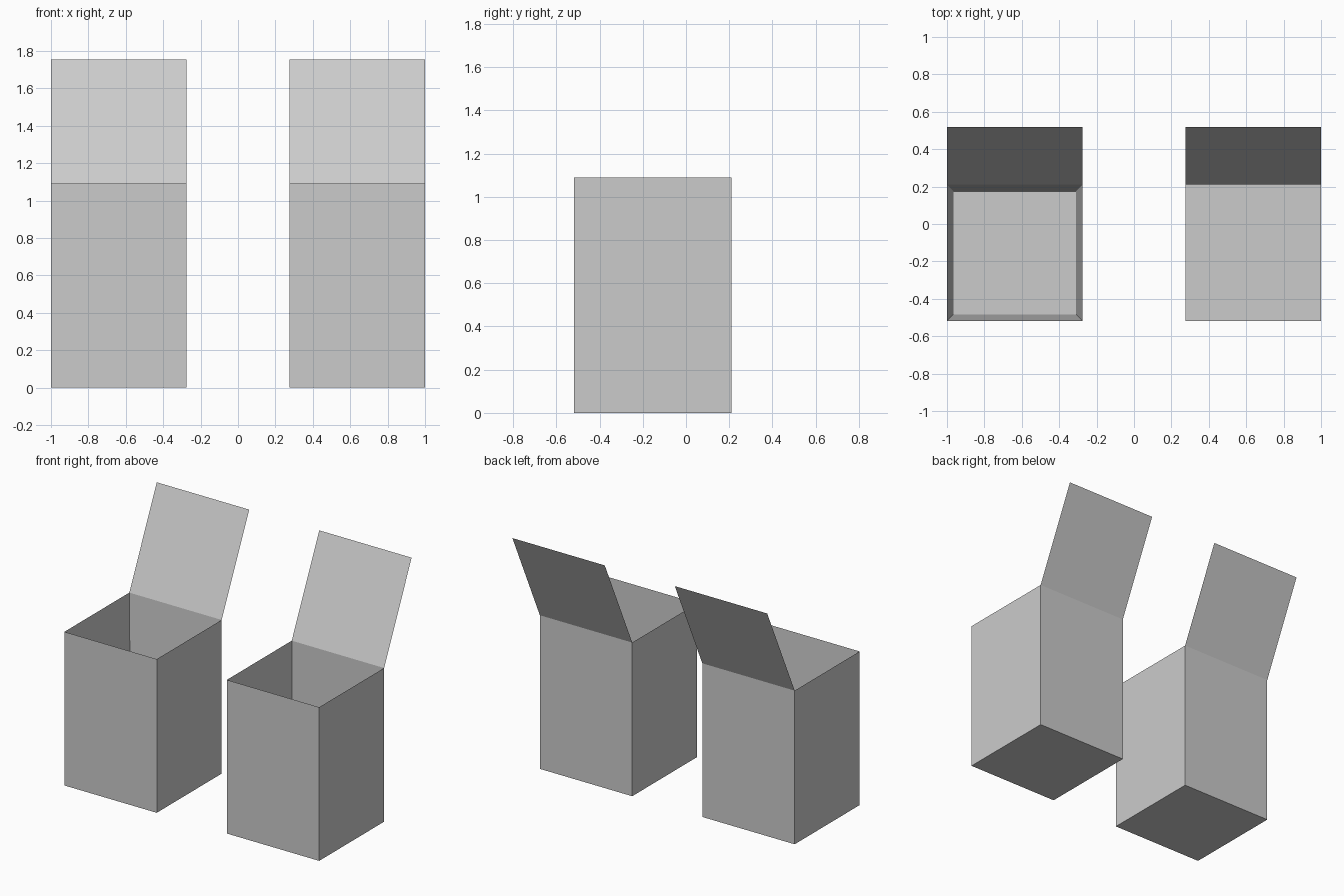
import bpy, bmesh

if "Cube" in bpy.data.objects:
    bpy.data.objects.remove(bpy.data.objects["Cube"])

Y0, Y1, H = -0.518, 0.21, 1.09      # box depth range and height
LID_Y, LID_Z = 0.518, 1.755         # free edge of the open lid


def ring(bm, x0, x1, y0, y1, z):
    return [bm.verts.new((x, y, z)) for x, y in
            ((x0, y0), (x1, y0), (x1, y1), (x0, y1))]


def walls(bm, low, high):
    for i in range(4):
        j = (i + 1) % 4
        bm.faces.new((low[i], low[j], high[j], high[i]))


def open_box(name, x0, x1, lined):
    bm = bmesh.new()
    # outer shell with floor
    base = ring(bm, x0, x1, Y0, Y1, 0)
    rim = ring(bm, x0, x1, Y0, Y1, H)
    walls(bm, base, rim)
    bm.faces.new(base[::-1])
    # tapered inner lining that meets the rim
    if lined:
        t = 0.035
        floor = ring(bm, x0 + t, x1 - t, Y0 + t, Y1 - t, t)
        walls(bm, rim, floor)
        bm.faces.new(floor)
    # thin lid hinged on the back edge of the rim
    tip = [bm.verts.new((x, LID_Y, LID_Z)) for x in (x0, x1)]
    bm.faces.new((rim[3], rim[2], tip[1], tip[0]))
    mesh = bpy.data.meshes.new(name)
    bm.to_mesh(mesh)
    bm.free()
    bpy.context.collection.objects.link(bpy.data.objects.new(name, mesh))


open_box("left_lined_box", -1.0, -0.275, True)
open_box("right_open_box", 0.275, 1.0, False)
